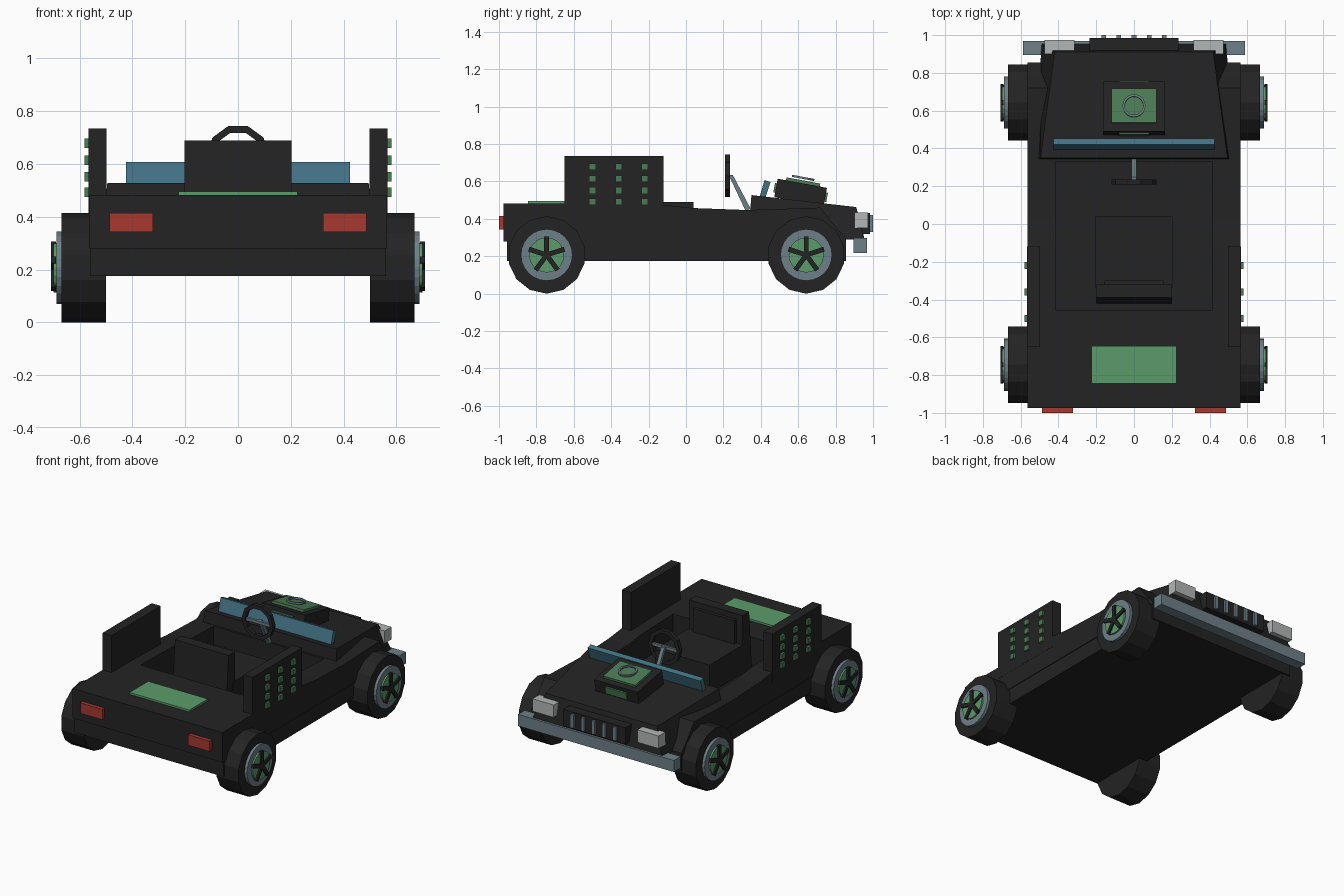
import bpy, bmesh, math
from mathutils import Matrix, Vector

if "Cube" in bpy.data.objects:
    bpy.data.objects.remove(bpy.data.objects["Cube"])


def material(name, rgb):
    m = bpy.data.materials.new(name)
    m.diffuse_color = (*rgb, 1)
    m.use_nodes = True
    m.node_tree.nodes["Principled BSDF"].inputs["Base Color"].default_value = m.diffuse_color
    return m


BLACK = material("black", (0.017, 0.017, 0.017))
GREEN = material("green", (0.105, 0.33, 0.145))
DARK_GREEN = material("dark green", (0.07, 0.2, 0.09))
STEEL = material("steel blue", (0.155, 0.215, 0.25))
GLASS = material("teal glass", (0.055, 0.17, 0.235))
RED = material("red", (0.38, 0.04, 0.03))
LAMP = material("pale grey", (0.45, 0.47, 0.47))


def finish(name, bm, mat):
    bmesh.ops.recalc_face_normals(bm, faces=bm.faces)
    me = bpy.data.meshes.new(name)
    bm.to_mesh(me)
    bm.free()
    me.materials.append(mat)
    ob = bpy.data.objects.new(name, me)
    bpy.context.collection.objects.link(ob)
    return ob


def box(name, x, y, z, mat, tilt=0, pivot=(0, 0, 0)):
    """Box from three ranges, optionally tilted about the x axis at a pivot."""
    bm = bmesh.new()
    bmesh.ops.create_cube(bm, size=1)
    for v in bm.verts:
        v.co = Vector([(a + b) / 2 + c * (b - a) for (a, b), c in zip((x, y, z), v.co)])
    p = Vector(pivot)
    bmesh.ops.rotate(bm, verts=bm.verts, cent=p, matrix=Matrix.Rotation(tilt, 3, 'X'))
    return finish(name, bm, mat)


def prism(name, profile, x0, x1, mat):
    """Side profile of (y, z) points extruded along x."""
    bm = bmesh.new()
    f = bm.faces.new([bm.verts.new((x0, y, z)) for y, z in profile])
    ext = bmesh.ops.extrude_face_region(bm, geom=[f])
    bmesh.ops.translate(bm, vec=(x1 - x0, 0, 0),
                        verts=[g for g in ext["geom"] if isinstance(g, bmesh.types.BMVert)])
    return finish(name, bm, mat)


def disc(name, x0, x1, y, z, r, n, mat):
    """Regular n-sided cylinder lying along x, with a vertex at the top."""
    pts = [(y + r * math.sin(2 * math.pi * i / n), z + r * math.cos(2 * math.pi * i / n))
           for i in range(n)]
    return prism(name, pts, x0, x1, mat)


def ring(name, centre, r, n, tube, sides, mat, rot, phase=0):
    """Ring of n segments in the xy plane, turned about x by rot."""
    bm = bmesh.new()
    rows = []
    for i in range(n):
        a = 2 * math.pi * i / n + phase
        rows.append([bm.verts.new(((r + tube * math.cos(b)) * math.cos(a),
                                   (r + tube * math.cos(b)) * math.sin(a), tube * math.sin(b)))
                     for b in [2 * math.pi * (j + 0.5) / sides for j in range(sides)]])
    for i in range(n):
        p, q = rows[i], rows[(i + 1) % n]
        for j in range(sides):
            k = (j + 1) % sides
            bm.faces.new((p[j], q[j], q[k], p[k]))
    bm.transform(Matrix.Translation(centre) @ Matrix.Rotation(rot, 4, 'X'))
    return finish(name, bm, mat)


# Body: lower skirt, rear deck, cockpit walls and front fenders
box("lower_body", (-.56, .56), (-.957, .855), (.175, .295), BLACK)
box("rear_deck", (-.565, .565), (-.975, -.455), (.28, .483), BLACK)
prism("front_body", [(.33, .28), (.33, .447), (.72, .46), (.78, .38), (.855, .296), (.855, .28)],
      -.565, .565, BLACK)
for s in (-1, 1):
    prism("cockpit_wall", [(-.455, .28), (-.455, .483), (-.12, .475), (.03, .458),
                           (.33, .447), (.33, .28)], s * .415, s * .565, BLACK)

# Tapered hood
bm = bmesh.new()
loops = [[bm.verts.new(p) for p in ((-w0, y0, .29), (w0, y0, .29), (w1, y1, z1), (-w1, y1, z1))]
         for w0, y0, w1, y1, z1 in ((.52, .33, .495, .35, .527), (.49, .955, .42, .91, .463))]
bm.faces.new(loops[0])
bm.faces.new(loops[1])
for i in range(4):
    j = (i + 1) % 4
    bm.faces.new((loops[0][i], loops[0][j], loops[1][j], loops[1][i]))
finish("hood", bm, BLACK)

# Wheels
for y in (-.745, .643):
    for s in (-1, 1):
        disc("tire", s * .5, s * .668, y, .207, .207, 14, BLACK)
        disc("rim", s * .66, s * .687, y, .207, .138, 24, STEEL)
        disc("hub_disc", s * .68, s * .698, y, .207, .094, 20, GREEN)
        for k in range(5):
            box("wheel_spoke", sorted((s * .69, s * .708)), (y - .013, y + .013),
                (.207, .307), BLACK, 2 * math.pi * k / 5, (0, y, .207))

# Tall side panels with rows of studs
for s in (-1, 1):
    box("side_panel", sorted((s * .498, s * .566)), (-.65, -.12), (.4, .735), BLACK)
    for y in (-.5, -.36, -.22):
        for z in (.678, .614, .552, .492):
            box("panel_stud", sorted((s * .56, s * .581)), (y - .018, y + .018),
                (z - .018, z + .018), DARK_GREEN)

# Rear details
box("deck_plate", (-.225, .225), (-.845, -.645), (.47, .496), GREEN)
for s in (-1, 1):
    box("tail_light", sorted((s * .322, s * .487)), (-1, -.96), (.343, .414), RED)

# Seat
box("seat_cushion", (-.205, .205), (-.34, .04), (.28, .49), BLACK)
prism("seat_back", [(-.32, .29), (-.32, .688), (-.39, .688), (-.42, .29)], -.202, .202, BLACK)
box("seat_back_pad", (-.155, .155), (-.325, -.298), (.49, .65), BLACK)

# Steering wheel, crossbar and column
ring("steering_wheel", (0, .222, .63), .106, 10, .019, 4, BLACK, math.pi / 2, 0)
box("steering_crossbar", (-.1, .1), (.216, .232), (.617, .637), STEEL)
prism("steering_column", [(.228, .635), (.25, .635), (.345, .455), (.32, .44)], -.012, .012, STEEL)

# Windscreen
prism("windscreen", [(.388, .5), (.42, .607), (.452, .597), (.42, .5)], -.425, .425, GLASS)

# Engine block on the hood, tilted with the hood slope
tilt, pivot = math.radians(-10.5), (0, .622, .59)
box("engine_block", (-.163, .163), (.488, .756), (.49, .59), BLACK, tilt, pivot)
box("engine_plate", (-.12, .12), (.533, .717), (.58, .606), DARK_GREEN, tilt, pivot)
box("engine_end_plate", (-.08, .08), (.478, .766), (.515, .565), DARK_GREEN, tilt, pivot)
ring("engine_cap_ring", (0, .626, .619), .055, 20, .008, 4, STEEL, tilt)

# Front end: bumper, grille and headlights
box("bumper", (-.587, .587), (.895, .968), (.218, .297), STEEL)
box("grille", (-.235, .235), (.88, .985), (.318, .432), BLACK)
for i in range(-2, 3):
    box("grille_slat", (i * .08 - .012, i * .08 + .012), (.97, 1), (.33, .42), STEEL)
for s in (-1, 1):
    box("headlight", sorted((s * .315, s * .475)), (.9, .973), (.35, .435), LAMP)
